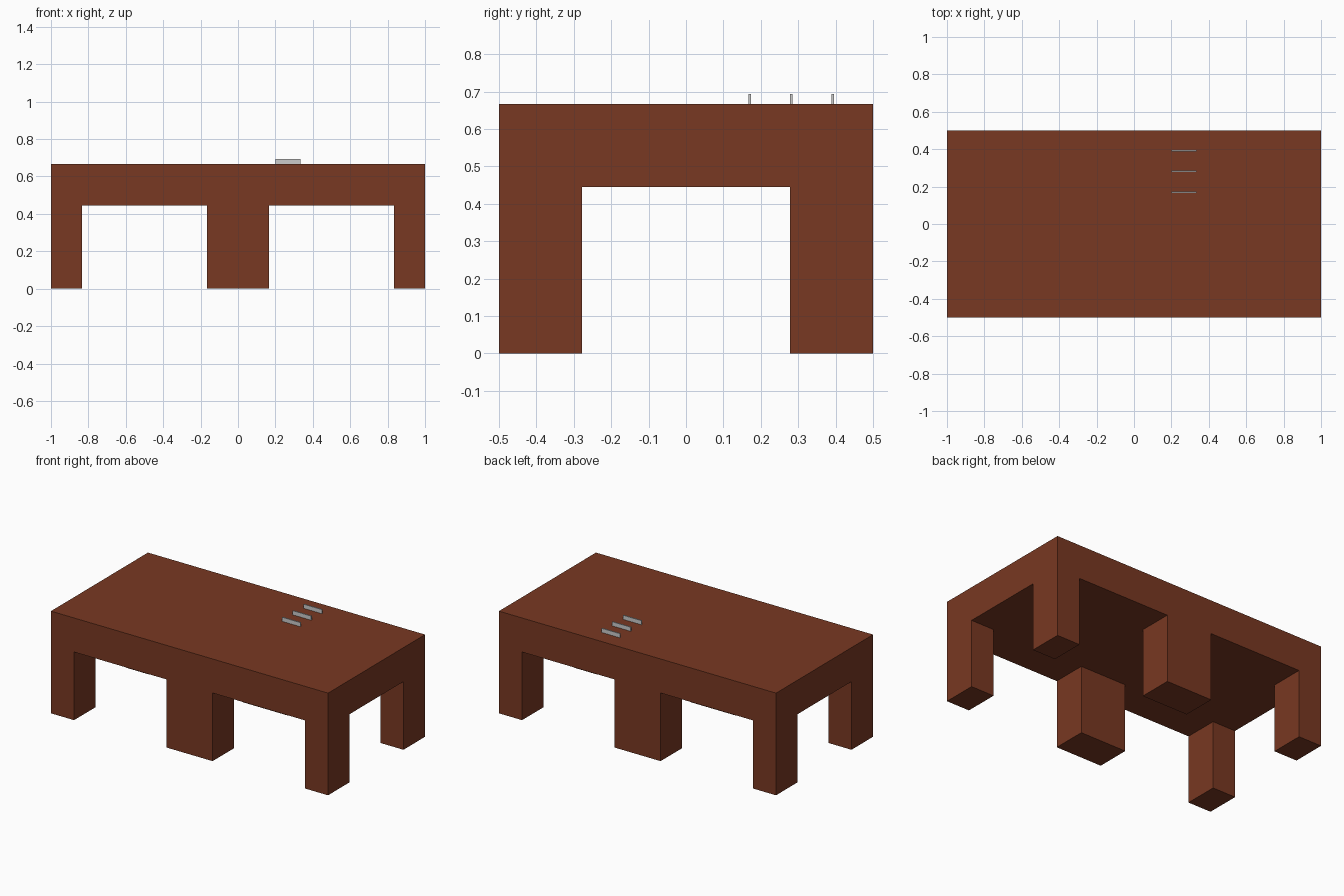
import bpy, bmesh
from mathutils import Matrix, Vector

if "Cube" in bpy.data.objects:
    bpy.data.objects.remove(bpy.data.objects["Cube"])

H, UNDER = 2 / 3, 4 / 9        # table height, underside of slab
LEG_X, LEG_Y = 1 / 6, 2 / 9    # leg section


def material(name, rgb):
    m = bpy.data.materials.new(name)
    m.diffuse_color = (*rgb, 1)
    m.use_nodes = True
    m.node_tree.nodes["Principled BSDF"].inputs["Base Color"].default_value = m.diffuse_color
    return m


def box(bm, lo, hi):
    lo, hi = Vector(lo), Vector(hi)
    mat = Matrix.Translation((lo + hi) / 2) @ Matrix.Diagonal((*(hi - lo), 1))
    bmesh.ops.create_cube(bm, size=1, matrix=mat)


def finish(bm, name, mat=None):
    bmesh.ops.recalc_face_normals(bm, faces=bm.faces[:])
    me = bpy.data.meshes.new(name)
    bm.to_mesh(me)
    bm.free()
    ob = bpy.data.objects.new(name, me)
    bpy.context.collection.objects.link(ob)
    if mat:
        me.materials.append(mat)
    return ob


def table(name, x0, mat):
    bm = bmesh.new()
    # thick slab
    box(bm, (x0, -0.5, UNDER), (x0 + 1, 0.5, H))
    # slice along the inner leg faces
    cuts = [((x0 + LEG_X, 0, 0), (1, 0, 0)), ((x0 + 1 - LEG_X, 0, 0), (1, 0, 0)),
            ((0, -0.5 + LEG_Y, 0), (0, 1, 0)), ((0, 0.5 - LEG_Y, 0), (0, 1, 0))]
    for co, no in cuts:
        bmesh.ops.bisect_plane(bm, geom=bm.verts[:] + bm.edges[:] + bm.faces[:],
                               plane_co=co, plane_no=no)
    # pull the four corner faces down into legs
    bm.normal_update()
    corners = []
    for f in bm.faces:
        c = f.calc_center_median()
        if f.normal.z < -0.9 and abs(c.x - x0 - 0.5) > 0.3 and abs(c.y) > 0.25:
            corners.append(f)
    ret = bmesh.ops.extrude_discrete_faces(bm, faces=corners)
    for f in ret["faces"]:
        for v in f.verts:
            v.co.z = 0
    # merge coplanar faces
    bmesh.ops.dissolve_limit(bm, angle_limit=0.01, verts=bm.verts[:], edges=bm.edges[:])
    return finish(bm, name, mat)


brown = material("brown_wood", (0.19, 0.04, 0.016))
table("left_table", -1, brown)
table("right_table", 0, brown)

# three thin upright strips on the right table top
for i, y in enumerate((1 / 6, 5 / 18, 7 / 18)):
    bm = bmesh.new()
    box(bm, (0.2, y, H), (1 / 3, y + 0.007, H + 0.027))
    finish(bm, f"strip_{i + 1}")
